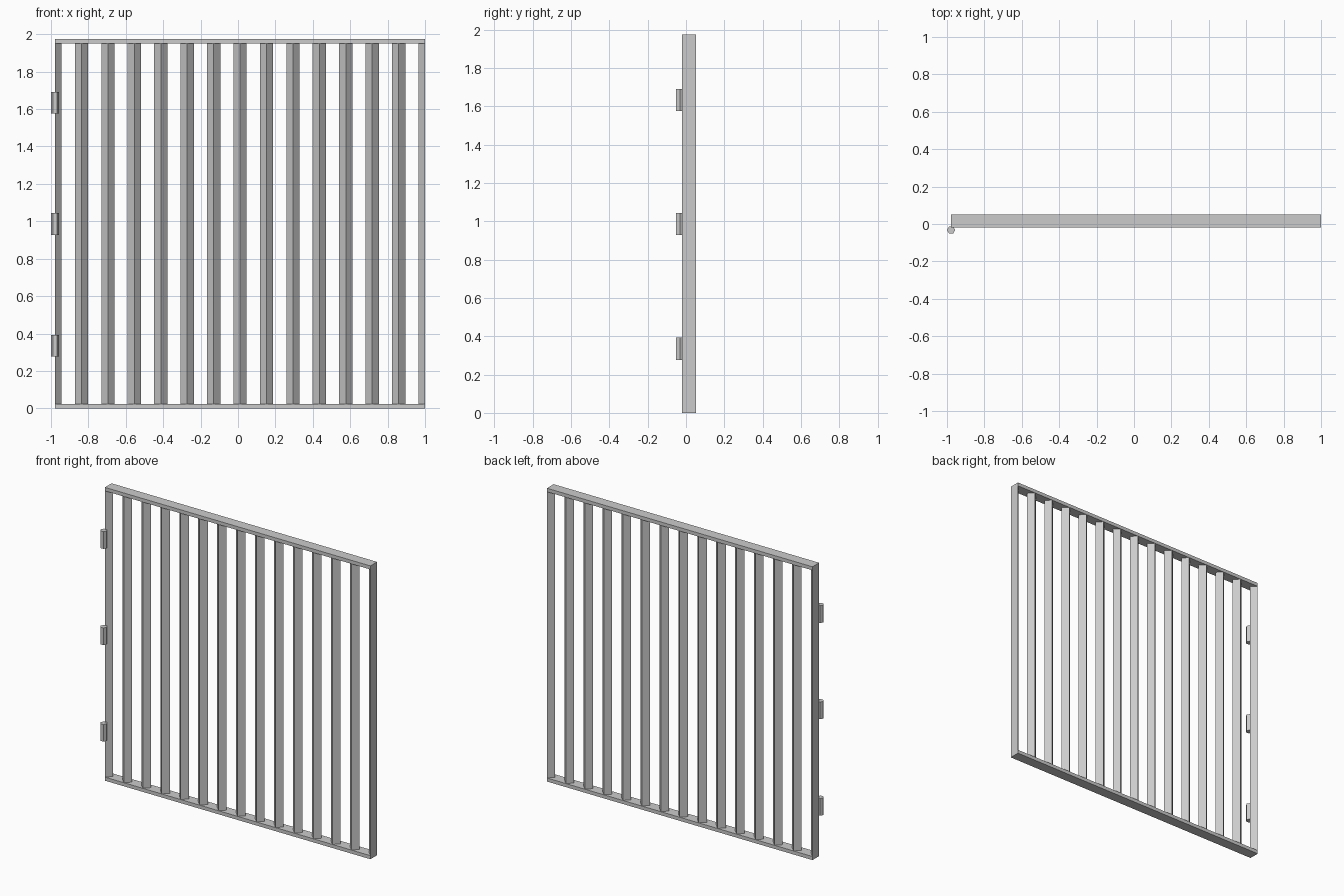
import bpy
import bmesh
from math import cos, sin, pi

if "Cube" in bpy.data.objects:
    bpy.data.objects.remove(bpy.data.objects["Cube"], do_unlink=True)

GREY = (0.6, 0.6, 0.6, 1)
mat = bpy.data.materials.new("galvanised grey")
mat.use_nodes = True
mat.diffuse_color = GREY
mat.node_tree.nodes["Principled BSDF"].inputs["Base Color"].default_value = GREY

# Overall gate dimensions
LEFT, RIGHT = -0.978, 1.0
FRONT, BACK = -0.02, 0.051
HEIGHT, RAIL = 1.975, 0.024
MID = (FRONT + BACK) / 2
HALF = (BACK - FRONT) / 2


def prism(name, outline, z0, z1):
    """Extrude a counter-clockwise xy outline from z0 up to z1."""
    bm = bmesh.new()
    low = [bm.verts.new((x, y, z0)) for x, y in outline]
    base = bm.faces.new(low)
    up = bmesh.ops.extrude_face_region(bm, geom=[base])["geom"]
    for v in up:
        if isinstance(v, bmesh.types.BMVert):
            v.co.z = z1
    bmesh.ops.recalc_face_normals(bm, faces=bm.faces)
    mesh = bpy.data.meshes.new(name)
    bm.to_mesh(mesh)
    bm.free()
    mesh.materials.append(mat)
    obj = bpy.data.objects.new(name, mesh)
    bpy.context.collection.objects.link(obj)
    return obj


# Flat rails at bottom and top
rail = [(LEFT, FRONT), (RIGHT, FRONT), (RIGHT, BACK), (LEFT, BACK)]
prism("bottom_rail", rail, 0, RAIL)
prism("top_rail", rail, HEIGHT - RAIL, HEIGHT)

# Half-diamond end posts, flat side outwards
for name, x, side in (("right_post", LEFT, 1), ("left_post", RIGHT, -1)):
    prism(name, [(x, FRONT), (x + side * HALF, MID), (x, BACK)], RAIL, HEIGHT - RAIL)

# Diamond bars between the posts
GAPS = 14
for i in range(1, GAPS):
    x = LEFT + (RIGHT - LEFT) * i / GAPS
    diamond = [(x, FRONT), (x + HALF, MID), (x, BACK), (x - HALF, MID)]
    prism(f"bar_{i}", diamond, RAIL, HEIGHT - RAIL)

# Hexagonal hinge barrels on the front of the right post
R = 0.022
hexagon = [(LEFT + R * cos(a * pi / 3), -0.032 + R * sin(a * pi / 3)) for a in range(6)]
for name, z in (("lower", 0.335), ("middle", 0.985), ("upper", 1.633)):
    prism(name + "_hinge", hexagon, z - 0.058, z + 0.058)
